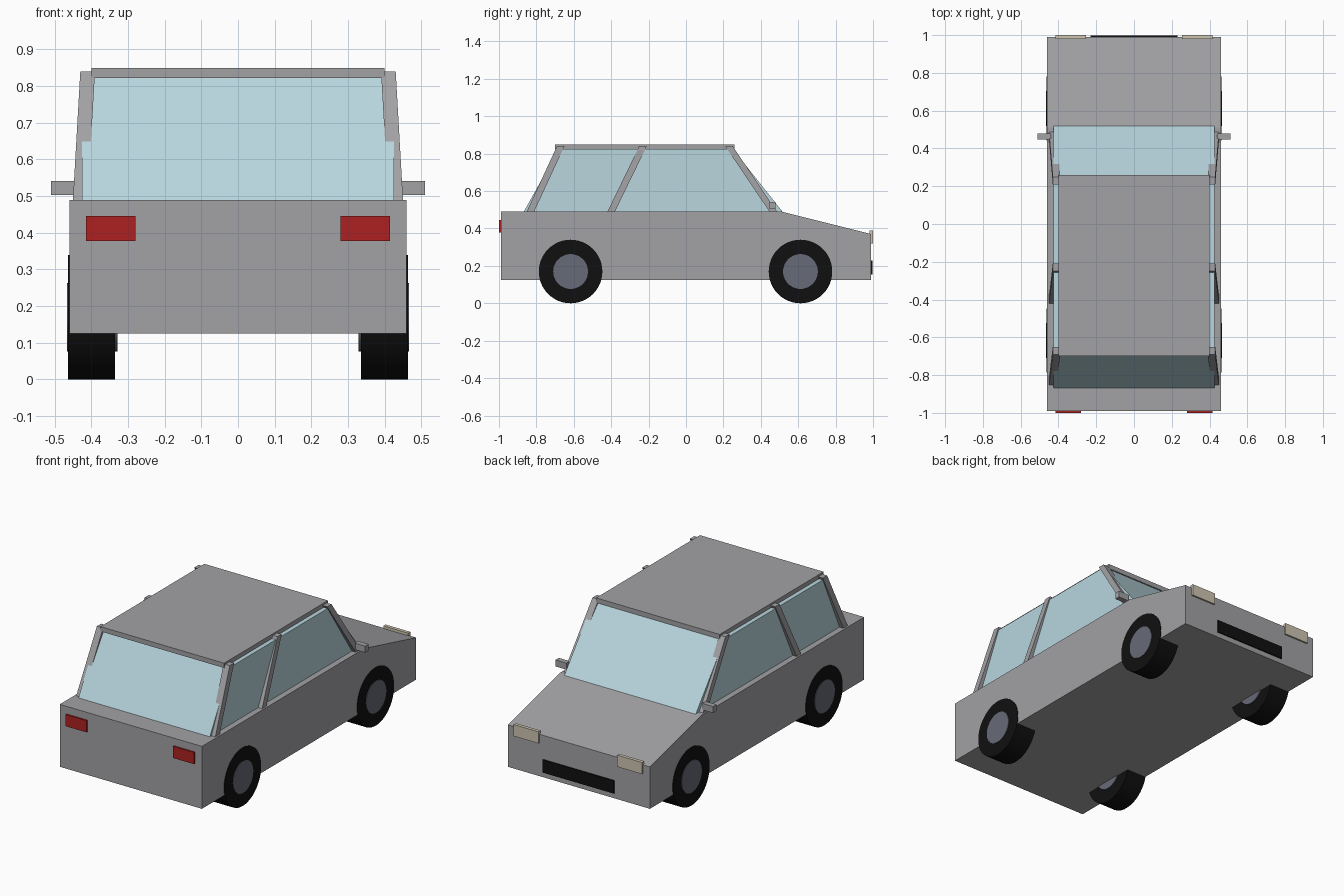
import bpy
import bmesh
import math
from mathutils import Matrix

default_cube = bpy.data.objects.get("Cube")
if default_cube:
    bpy.data.objects.remove(default_cube, do_unlink=True)


def material(name, colour):
    mat = bpy.data.materials.new(name)
    mat.use_nodes = True
    rgba = (*colour, 1)
    mat.diffuse_color = rgba
    bsdf = mat.node_tree.nodes["Principled BSDF"]
    bsdf.inputs["Base Color"].default_value = rgba
    bsdf.inputs["Roughness"].default_value = 0.6
    return mat


PAINT = material("grey paint", (0.36, 0.36, 0.375))
GLASS = material("pale blue glass", (0.48, 0.67, 0.73))
RUBBER = material("black rubber", (0.005, 0.005, 0.005))
RIM = material("steel rim", (0.135, 0.145, 0.185))
RED = material("red lens", (0.42, 0.015, 0.015))
CREAM = material("cream lens", (0.61, 0.56, 0.44))


def finish(name, bm, mat):
    bmesh.ops.recalc_face_normals(bm, faces=bm.faces)
    mesh = bpy.data.meshes.new(name)
    bm.to_mesh(mesh)
    bm.free()
    mesh.materials.append(mat)
    obj = bpy.data.objects.new(name, mesh)
    bpy.context.collection.objects.link(obj)
    return obj


def extrude_profile(name, profile, half_width, mat):
    """Side profile of (y, z) points swept across the car."""
    bm = bmesh.new()
    face = bm.faces.new([bm.verts.new((-half_width, y, z)) for y, z in profile])
    swept = bmesh.ops.extrude_face_region(bm, geom=[face])["geom"]
    verts = [v for v in swept if isinstance(v, bmesh.types.BMVert)]
    bmesh.ops.translate(bm, verts=verts, vec=(2 * half_width, 0, 0))
    return finish(name, bm, mat)


def box(name, x, y, z, mat):
    """Box from (low, high) ranges on each axis."""
    bm = bmesh.new()
    bmesh.ops.create_cube(bm, size=1)
    for v in bm.verts:
        v.co = [r[0] if c < 0 else r[1] for c, r in zip(v.co, (x, y, z))]
    return finish(name, bm, mat)


def pillar(name, side, y_bottom, y_top):
    """Leaning roof post, tilted inwards."""
    bm = bmesh.new()
    bmesh.ops.create_cube(bm, size=1)
    for v in bm.verts:
        top = v.co.z > 0
        v.co = (side * (0.41 if top else 0.43) + v.co.x * 0.04,
                (y_top if top else y_bottom) + v.co.y * 0.04,
                0.84 if top else 0.49)
    return finish(name, bm, PAINT)


def disc(name, x, y, radius, width, mat):
    bm = bmesh.new()
    bmesh.ops.create_cone(
        bm, cap_ends=True, segments=48, radius1=radius, radius2=radius, depth=width,
        matrix=Matrix.Translation((x, y, 0.17)) @ Matrix.Rotation(math.pi / 2, 4, "Y"))
    for f in bm.faces:
        f.smooth = len(f.verts) == 4
    for e in bm.edges:
        e.smooth = all(f.smooth for f in e.link_faces)
    return finish(name, bm, mat)


# Body with sloping bonnet, glasshouse and roof
extrude_profile("body", [(-0.99, 0.125), (0.99, 0.125), (0.99, 0.37),
                         (0.51, 0.49), (-0.99, 0.49)], 0.46, PAINT)
extrude_profile("windows", [(-0.87, 0.485), (0.52, 0.485),
                            (0.25, 0.825), (-0.68, 0.825)], 0.425, GLASS)
box("roof", (-0.4, 0.4), (-0.7, 0.26), (0.822, 0.85), PAINT)

# Grille
box("grille", (-0.23, 0.23), (0.98, 0.997), (0.155, 0.23), RUBBER)

# Parts repeated on both sides
for label, side in (("left", 1), ("right", -1)):
    def span(low, high):
        return tuple(sorted((side * low, side * high)))

    pillar(f"{label}_front_pillar", side, 0.466, 0.23)
    pillar(f"{label}_middle_pillar", side, -0.4, -0.23)
    pillar(f"{label}_rear_pillar", side, -0.832, -0.67)
    box(f"{label}_mirror", span(0.44, 0.51), (0.447, 0.478), (0.503, 0.541), PAINT)
    box(f"{label}_tail_light", span(0.28, 0.415), (-1.0, -0.98), (0.378, 0.446), RED)
    box(f"{label}_headlight", span(0.255, 0.415), (0.98, 1.0), (0.32, 0.388), CREAM)
    for end, y in (("front", 0.612), ("rear", -0.617)):
        disc(f"{label}_{end}_tyre", side * 0.399, y, 0.17, 0.128, RUBBER)
        disc(f"{label}_{end}_rim", side * 0.3975, y, 0.093, 0.137, RIM)
